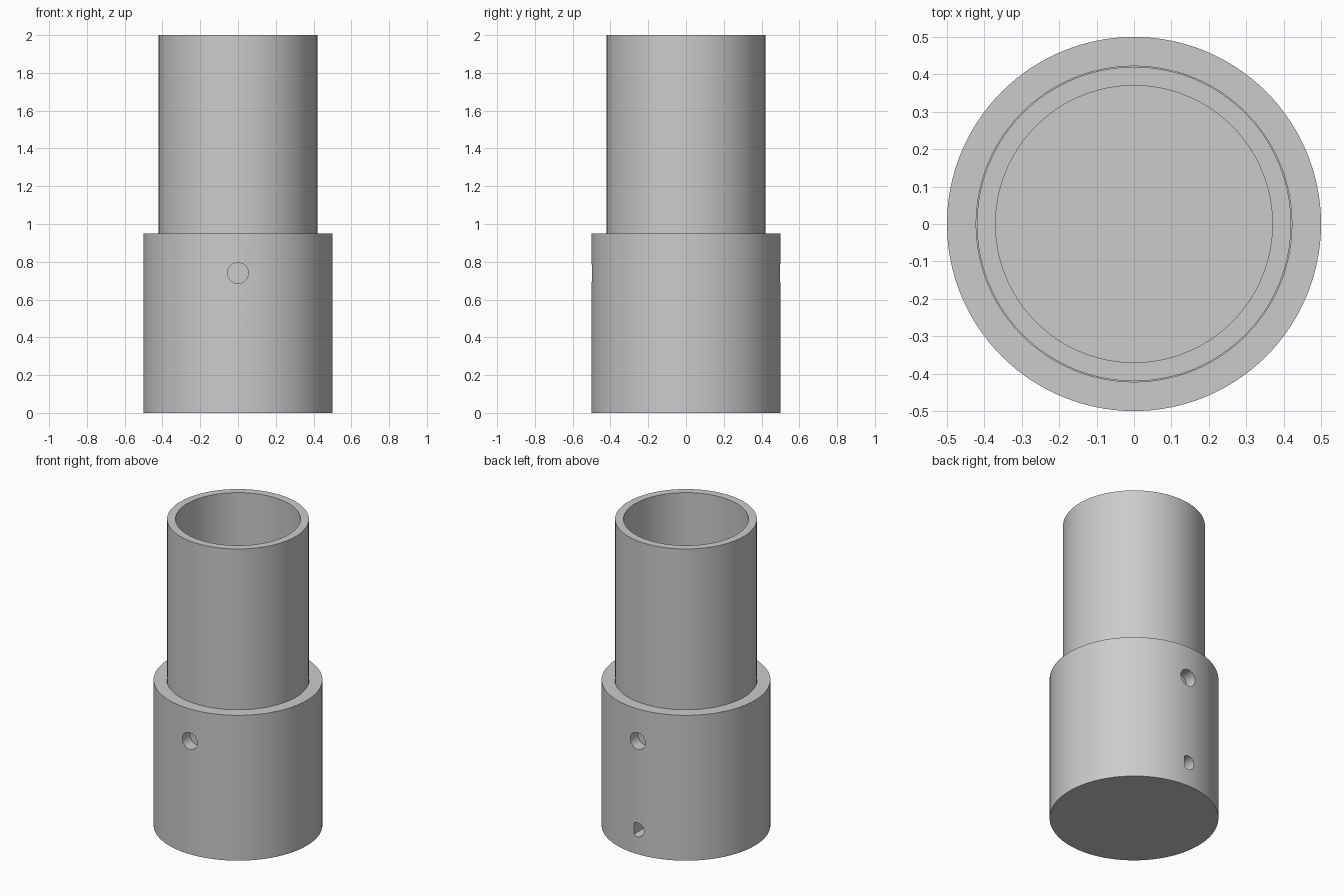
import bpy, bmesh, math

cube = bpy.data.objects.get("Cube")
if cube:
    bpy.data.objects.remove(cube, do_unlink=True)

# One plain grey for every part
grey = bpy.data.materials.new("plain grey")
grey.use_nodes = True
COLOUR = (0.6, 0.6, 0.6, 1)
grey.diffuse_color = COLOUR
grey.node_tree.nodes["Principled BSDF"].inputs["Base Color"].default_value = COLOUR

SLEEVE_R, SLEEVE_H = 0.5, 0.95
TUBE_R, BORE_R = 0.42, 0.37
FLOOR = 0.32
SOCKET_R = TUBE_R + 0.002


def add_object(name, bm):
    bmesh.ops.recalc_face_normals(bm, faces=bm.faces)
    mesh = bpy.data.meshes.new(name)
    bm.to_mesh(mesh)
    bm.free()
    mesh.materials.append(grey)
    obj = bpy.data.objects.new(name, mesh)
    bpy.context.collection.objects.link(obj)
    return obj


def lathe(name, profile, steps=128):
    """Spin an (r, z) profile about the z axis."""
    bm = bmesh.new()
    verts = [bm.verts.new((r, 0, z)) for r, z in profile]
    edges = [bm.edges.new(pair) for pair in zip(verts, verts[1:])]
    bmesh.ops.spin(bm, geom=verts + edges, cent=(0, 0, 0), axis=(0, 0, 1),
                   angle=math.tau, steps=steps)
    bmesh.ops.remove_doubles(bm, verts=bm.verts, dist=1e-5)
    return add_object(name, bm)


def bore_cutter(name, z, radius, y0, y1, flat=None, steps=48):
    """Rod along y; an optional flat clips its +x side."""
    bm = bmesh.new()
    limit = math.acos(flat / radius) if flat else 0
    span = math.tau - 2 * limit
    count = steps + 1 if flat else steps
    ring = []
    for i in range(count):
        a = limit + span * i / steps
        ring.append(bm.verts.new((radius * math.cos(a), y0, z + radius * math.sin(a))))
    face = bm.faces.new(ring)
    out = bmesh.ops.extrude_face_region(bm, geom=[face])
    moved = [g for g in out["geom"] if isinstance(g, bmesh.types.BMVert)]
    bmesh.ops.translate(bm, verts=moved, vec=(0, y1 - y0, 0))
    obj = add_object(name, bm)
    obj.hide_render = True
    return obj


def cut(target, cutter):
    mod = target.modifiers.new("bore", "BOOLEAN")
    mod.operation = "DIFFERENCE"
    mod.solver = "EXACT"
    mod.object = cutter
    bpy.context.view_layer.objects.active = target
    bpy.ops.object.modifier_apply(modifier=mod.name)
    bpy.data.objects.remove(cutter, do_unlink=True)


# Outer sleeve: a cup with a thick solid base
sleeve = lathe("outer_sleeve", [
    (0, 0), (SLEEVE_R, 0), (SLEEVE_R, SLEEVE_H),
    (SOCKET_R, SLEEVE_H), (SOCKET_R, FLOOR), (0, FLOOR)])

# Screw holes front and back, and a D-shaped blind bore low on the back
for side in (-1, 1):
    cut(sleeve, bore_cutter("screw_hole_cutter", 0.74, 0.055, side * 0.3, side * 0.6))
cut(sleeve, bore_cutter("shaft_bore_cutter", 0.16, 0.045, 0, 0.6, flat=0.027))

# Inner tube standing in the sleeve
tube = lathe("inner_tube", [
    (TUBE_R, FLOOR), (TUBE_R, 2), (BORE_R, 2), (BORE_R, FLOOR), (TUBE_R, FLOOR)])

# Smooth round walls with crisp rims
for obj in (sleeve, tube):
    bpy.ops.object.select_all(action="DESELECT")
    obj.select_set(True)
    bpy.context.view_layer.objects.active = obj
    bpy.ops.object.shade_smooth_by_angle(angle=math.radians(30))
